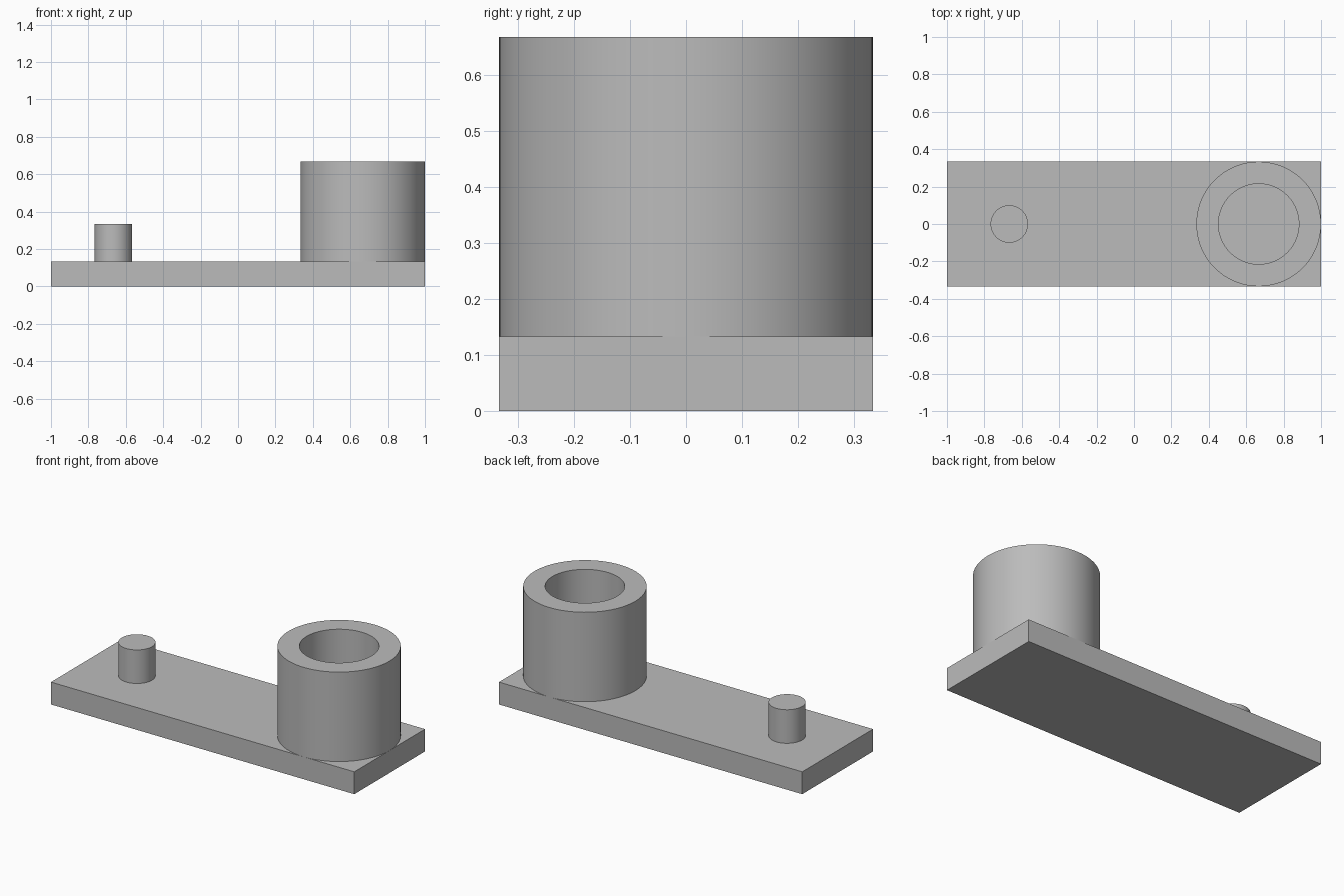
import bpy
import bmesh
import math

cube = bpy.data.objects.get("Cube")
if cube:
    bpy.data.objects.remove(cube, do_unlink=True)

PLATE_TOP = 0.1333
HALF_WIDTH = 0.3333

# Single grey material
grey = bpy.data.materials.new("plain_grey")
grey.use_nodes = True
colour = (0.5, 0.5, 0.5, 1)
grey.diffuse_color = colour
grey.node_tree.nodes["Principled BSDF"].inputs["Base Color"].default_value = colour


def finish(bm, name, location):
    bmesh.ops.recalc_face_normals(bm, faces=bm.faces)
    mesh = bpy.data.meshes.new(name)
    bm.to_mesh(mesh)
    bm.free()
    mesh.materials.append(grey)
    obj = bpy.data.objects.new(name, mesh)
    obj.location = location
    bpy.context.collection.objects.link(obj)
    bpy.ops.object.select_all(action="DESELECT")
    obj.select_set(True)
    bpy.context.view_layer.objects.active = obj
    bpy.ops.object.shade_smooth_by_angle(angle=math.radians(30))
    return obj


def lathe(name, profile, location, closed, steps=96):
    """Spin an (r, z) profile about the z axis."""
    bm = bmesh.new()
    verts = [bm.verts.new((r, 0, z)) for r, z in profile]
    edges = [bm.edges.new(pair) for pair in zip(verts, verts[1:])]
    if closed:
        edges.append(bm.edges.new((verts[-1], verts[0])))
    bmesh.ops.spin(bm, geom=verts + edges, cent=(0, 0, 0), axis=(0, 0, 1),
                   angle=math.tau, steps=steps, use_merge=True)
    bmesh.ops.remove_doubles(bm, verts=bm.verts, dist=1e-5)
    return finish(bm, name, location)


# Flat rectangular base
bm = bmesh.new()
bmesh.ops.create_cube(bm, size=1)
bmesh.ops.scale(bm, vec=(2, 2 * HALF_WIDTH, PLATE_TOP), verts=bm.verts)
finish(bm, "base_plate", (0, 0, PLATE_TOP / 2))

# Thick-walled sleeve, open down to the plate
outer, inner, height = HALF_WIDTH, 0.215, 0.6667 - PLATE_TOP
lathe("sleeve", [(inner, 0), (outer, 0), (outer, height), (inner, height)],
      (1 - outer, 0, PLATE_TOP), closed=True)

# Small solid pin
pin_height = 0.3333 - PLATE_TOP
lathe("pin", [(0, 0), (0.1, 0), (0.1, pin_height), (0, pin_height)],
      (-0.6667, 0, PLATE_TOP), closed=False)
